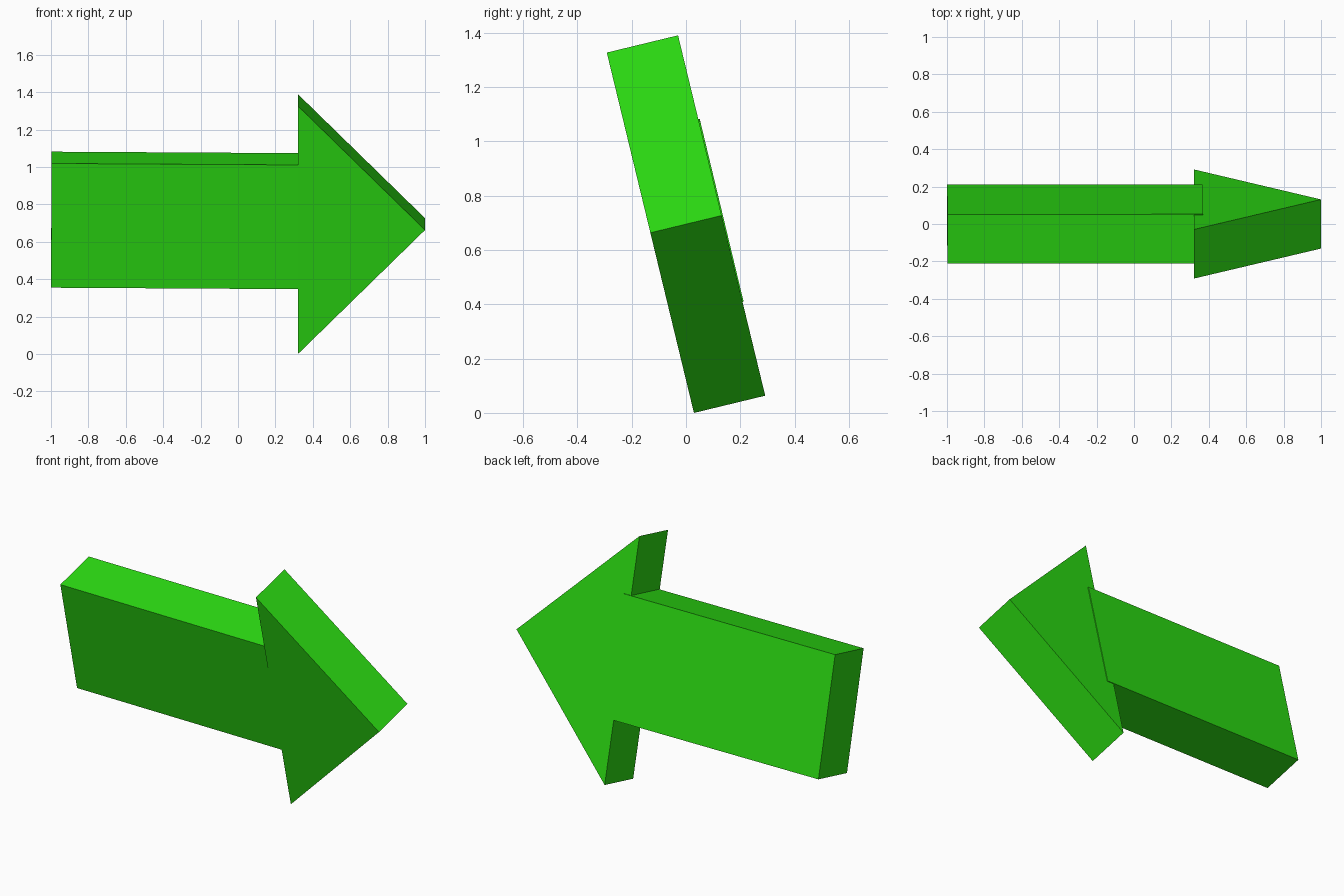
import bpy, bmesh
from math import radians
from mathutils import Matrix

if "Cube" in bpy.data.objects:
    bpy.data.objects.remove(bpy.data.objects["Cube"])

green = bpy.data.materials.new("green")
green.diffuse_color = (0.024, 0.7, 0.006, 1)
green.use_nodes = True
green.node_tree.nodes["Principled BSDF"].inputs["Base Color"].default_value = green.diffuse_color


def slab(name, profile, thickness, centre, tilt, slope=0.0):
    """Extrude an x-z outline along y, then lean it back about x."""
    bm = bmesh.new()
    face = bm.faces.new([bm.verts.new((x, -thickness / 2, z)) for x, z in profile])
    new = bmesh.ops.extrude_face_region(bm, geom=[face])["geom"]
    bmesh.ops.translate(bm, vec=(0, thickness, 0),
                        verts=[v for v in new if isinstance(v, bmesh.types.BMVert)])
    bmesh.ops.recalc_face_normals(bm, faces=bm.faces[:])
    bm.transform(Matrix.Rotation(radians(tilt), 4, 'X') @ Matrix.Rotation(radians(slope), 4, 'Y'))
    mesh = bpy.data.meshes.new(name)
    bm.to_mesh(mesh)
    bm.free()
    mesh.materials.append(green)
    obj = bpy.data.objects.new(name, mesh)
    obj.location = centre
    bpy.context.collection.objects.link(obj)
    return obj


# Triangular arrow head, its base at x = 0.32 and its tip at x = 1
slab("arrow_head", [(0.32, -0.6825), (1, 0), (0.32, 0.6825)], 0.27, (0, 0, 0.695), 13.6)

# Rectangular shaft, sloping slightly and running a little way into the head
L, H = 0.683, 0.3415
slab("arrow_shaft", [(-L, -H), (L, -H), (L, H), (-L, H)], 0.27, (-0.315, 0, 0.7145), 13.5, 0.35)
